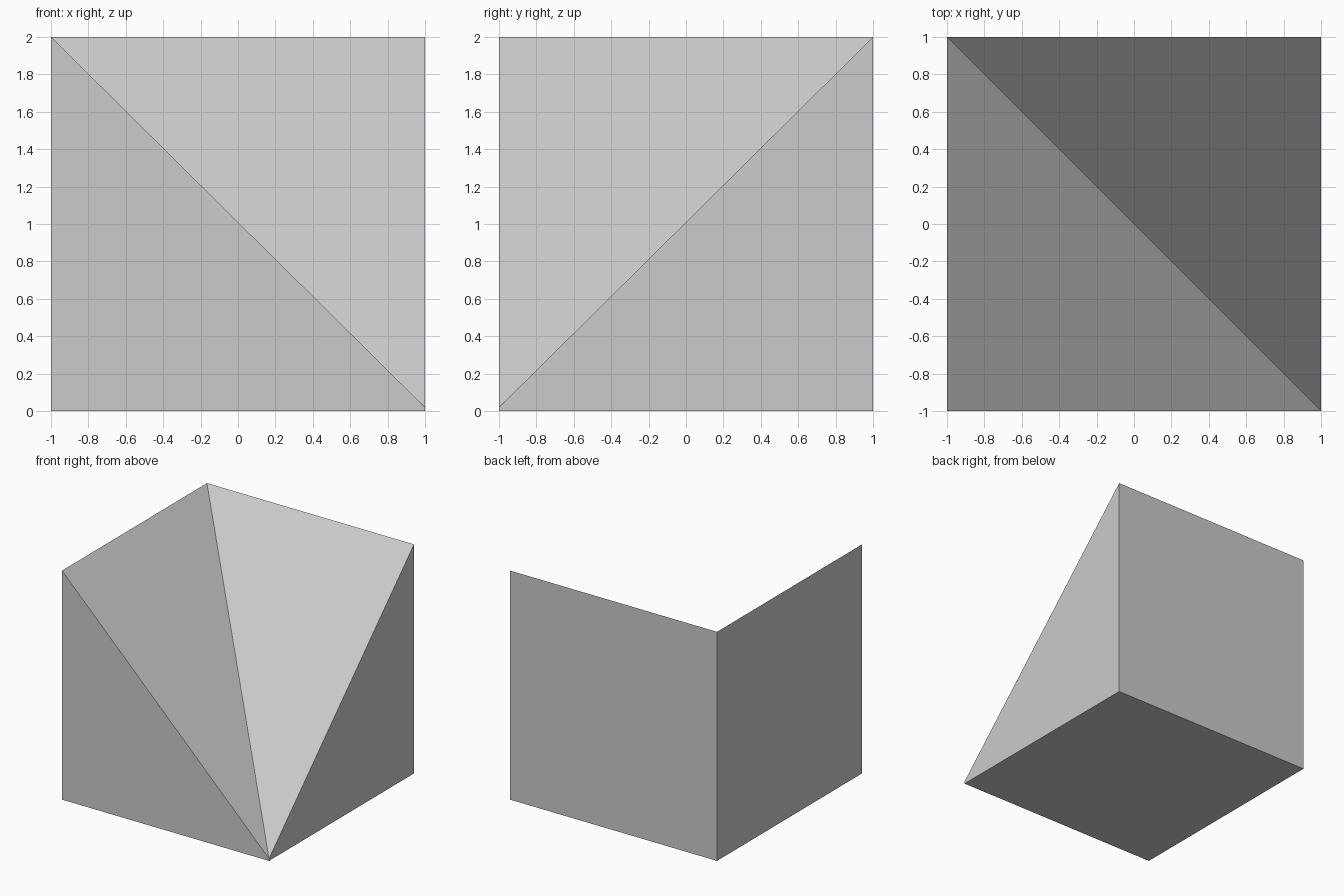
import bpy, bmesh
from mathutils import Vector

if "Cube" in bpy.data.objects:
    bpy.data.objects.remove(bpy.data.objects["Cube"])

LOW = 0.02  # height left at the front right corner

# Corner block: a cube whose front right top corner is pulled down to the base
bm = bmesh.new()
bmesh.ops.create_cube(bm, size=2)
bmesh.ops.translate(bm, verts=bm.verts, vec=(0, 0, 1))


def corner(x, y):
    return min(bm.verts, key=lambda v: (v.co - Vector((x, y, 2))).length)


# Crease the top from the back left to the front right corner, forming a valley
back_left, front_right = corner(-1, 1), corner(1, -1)
bmesh.ops.connect_verts(bm, verts=[back_left, front_right])
front_right.co.z = LOW
bmesh.ops.recalc_face_normals(bm, faces=bm.faces)

mesh = bpy.data.meshes.new("corner_block")
bm.to_mesh(mesh)
bm.free()
block = bpy.data.objects.new("corner_block", mesh)
bpy.context.collection.objects.link(block)
